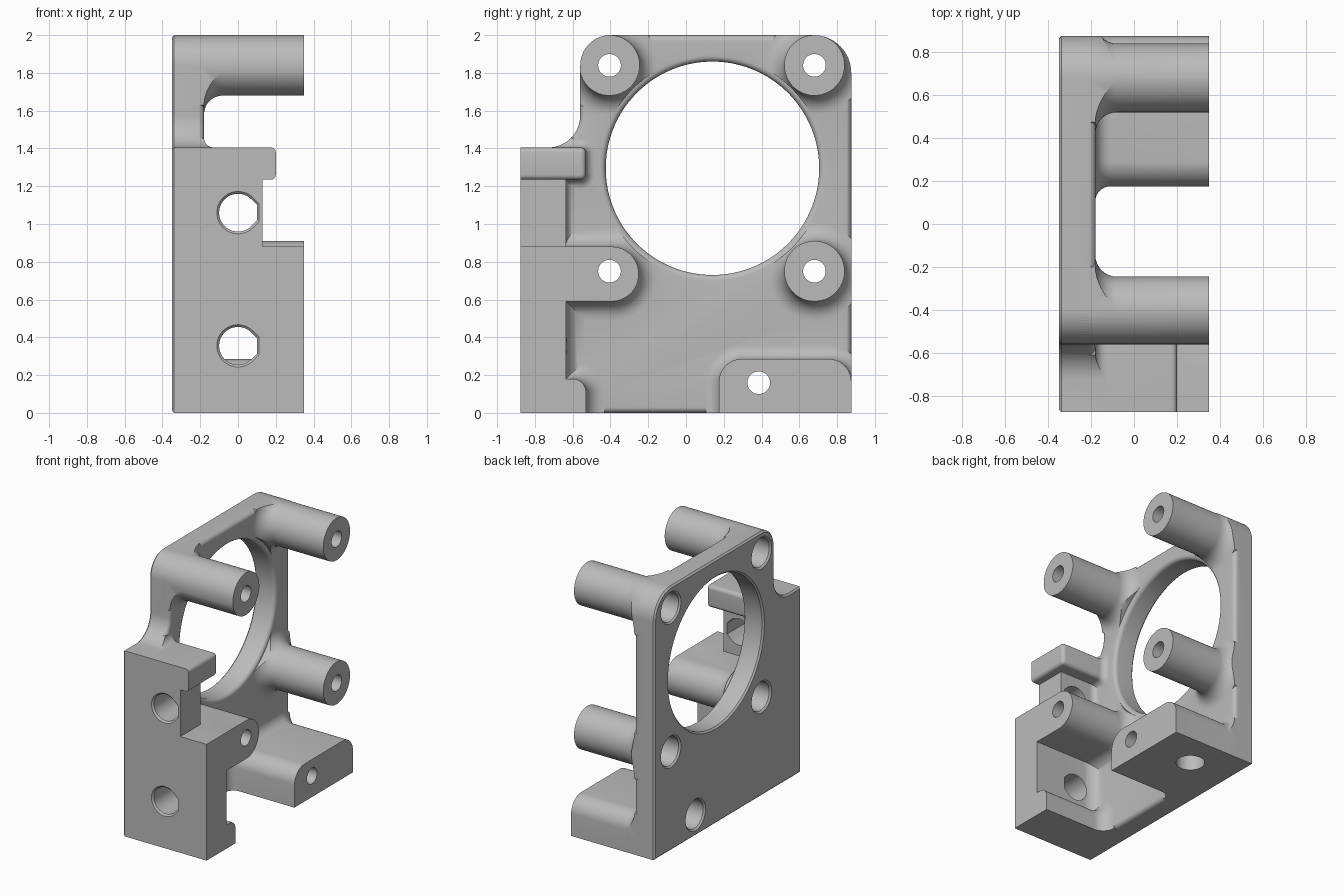
import bpy, bmesh
from math import sin, cos, pi, radians

cube = bpy.data.objects.get("Cube")
if cube:
    bpy.data.objects.remove(cube)

grey = bpy.data.materials.new("plain grey")
grey.use_nodes = True
grey.diffuse_color = (0.5, 0.5, 0.5, 1)
grey.node_tree.nodes["Principled BSDF"].inputs["Base Color"].default_value = (0.5, 0.5, 0.5, 1)

AXES = {"x": lambda t, a, b: (t, a, b),
        "y": lambda t, a, b: (a, t, b),
        "z": lambda t, a, b: (a, b, t)}
INNER, OUTER, END = -0.18, -0.35, 0.35


def loft(name, layers, axis="x", bevels=()):
    """Solid through equal-length rings: layers = [(position, points)]."""
    bm = bmesh.new()
    rings = [[bm.verts.new(AXES[axis](t, *p)) for p in pts] for t, pts in layers]
    n = len(rings[0])
    for lo, hi in zip(rings, rings[1:]):
        for i in range(n):
            j = (i + 1) % n
            bm.faces.new((lo[i], lo[j], hi[j], hi[i]))
    caps = [bm.faces.new(rings[0][::-1]), bm.faces.new(rings[-1])]
    bmesh.ops.recalc_face_normals(bm, faces=bm.faces)
    edge_sets = [list(c.edges) for c in caps]
    for edges, (size, seg) in zip(edge_sets, bevels):
        bmesh.ops.bevel(bm, geom=edges, offset=size, segments=seg,
                        profile=0.5, affect="EDGES")
    mesh = bpy.data.meshes.new(name)
    bm.to_mesh(mesh)
    bm.free()
    ob = bpy.data.objects.new(name, mesh)
    bpy.context.collection.objects.link(ob)
    mesh.materials.append(grey)
    return ob


def hull(centres, r, n=64):
    """Outline of equal circles wrapped by a band."""
    pts = []
    for i in range(n):
        a = 2 * pi * (i + 0.5) / n
        c = max(centres, key=lambda p: p[0] * cos(a) + p[1] * sin(a))
        pts.append((c[0] + r * cos(a), c[1] + r * sin(a)))
    return pts


def arc(cy, cz, r, a0, a1, n=16):
    return [(cy + r * cos(radians(a0 + (a1 - a0) * i / n)),
             cz + r * sin(radians(a0 + (a1 - a0) * i / n))) for i in range(n + 1)]


def combine(target, tool, mode):
    mod = target.modifiers.new("combine", "BOOLEAN")
    mod.operation, mod.solver, mod.object = mode, "EXACT", tool
    bpy.context.view_layer.objects.active = target
    bpy.ops.object.modifier_apply(modifier=mod.name)
    bpy.data.objects.remove(tool)


# Side outline shared by the plate and everything standing on it
outline = ([(-0.875, 0), (0.875, 0)] + arc(0.675, 1.8, 0.2, 0, 90)
           + arc(-0.4, 1.84, 0.16, 90, 180) + arc(-0.73, 1.575, 0.17, 0, -90)
           + [(-0.875, 1.405)])

# Upright plate
body = loft("motor_bracket", [(OUTER, outline), (INNER, outline)],
            bevels=[(0.012, 1), (0.03, 4)])


def add_standing(name, centres, r, end=END, fillet=0.1, cap=0.0):
    """Part standing on the plate with a filleted foot, trimmed to the outline."""
    layers = [(-0.25, hull(centres, r + fillet))]
    for i in range(9):
        a = pi / 2 * i / 8
        layers.append((INNER + fillet * (1 - cos(a)), hull(centres, r + fillet * (1 - sin(a)))))
    if cap:
        for i in range(5):
            a = pi / 2 * i / 4
            layers.append((end - cap + cap * sin(a), hull(centres, r - cap * (1 - cos(a)))))
    else:
        layers.append((end, hull(centres, r)))
    part = loft(name, layers)
    combine(part, loft("trim", [(-0.5, outline), (0.5, outline)]), "INTERSECT")
    combine(body, part, "UNION")


def box(y0, y1, z0, z1, r):
    return [(y, z) for y in (y0 + r, y1 - r) for z in (z0 + r, z1 - r)]


# Front wall, its lips and the arm
add_standing("lower_wall", box(-1.5, -0.635, -0.5, 0.88, 0.01), 0.01)
add_standing("middle_wall", box(-1.5, -0.635, 0.5, 1.35, 0.01), 0.01, end=0.13, fillet=0.05)
add_standing("top_lip", box(-1.5, -0.53, 1.235, 1.405, 0.03), 0.03, end=0.2, fillet=0.05, cap=0.025)
add_standing("bottom_lip", box(-1.5, -0.53, -0.5, 0.18, 0.07), 0.07)
add_standing("arm", [(-1.5, 0.735), (-0.395, 0.735)], 0.145)

# Round posts and the foot block
posts = [(-0.405, 1.84), (0.68, 1.84), (0.68, 0.75)]
for p in posts:
    add_standing("post", [p], 0.16)
add_standing("foot", box(0.175, 0.875, -0.5, 0.285, 0.12), 0.12, fillet=0.07)

# Large round opening with eased rims
layers = [(-0.5, 0.577), (OUTER, 0.577), (OUTER + 0.012, 0.565)]
for i in range(7):
    a = pi / 2 * i / 6
    layers.append((INNER - 0.03 + 0.03 * sin(a), 0.565 + 0.03 * (1 - cos(a))))
layers.append((0.5, 0.595))
combine(body, loft("opening", [(x, hull([(0.14, 1.295)], r, 128)) for x, r in layers]), "DIFFERENCE")

# Screw holes with wide bores from the outer face
for p in posts + [(-0.405, 0.75), (0.385, 0.16)]:
    steps = [(-0.5, 0.12), (OUTER, 0.12), (OUTER + 0.012, 0.108), (-0.05, 0.108),
             (-0.05, 0.06), (0.5, 0.06)]
    combine(body, loft("screw_hole", [(x, hull([p], r, 40)) for x, r in steps]), "DIFFERENCE")

# Teardrop holes through the front wall
for z in (1.06, 0.355):
    def drop(r):
        return arc(0, z, r, 45, 315, 32) + [(r, z - 0.414 * r), (r, z + 0.414 * r)]
    rings = [(-1, drop(0.112)), (-0.875, drop(0.112)), (-0.863, drop(0.1)), (-0.45, drop(0.1))]
    combine(body, loft("wall_hole", rings, "y"), "DIFFERENCE")

# Blind hole under the foot
under = hull([(0, 0.61)], 0.1, 40)
combine(body, loft("foot_hole", [(-0.2, under), (0.2, under)], "z"), "DIFFERENCE")

bpy.ops.object.select_all(action="DESELECT")
body.select_set(True)
bpy.context.view_layer.objects.active = body
bpy.ops.object.shade_smooth_by_angle(angle=radians(30))
